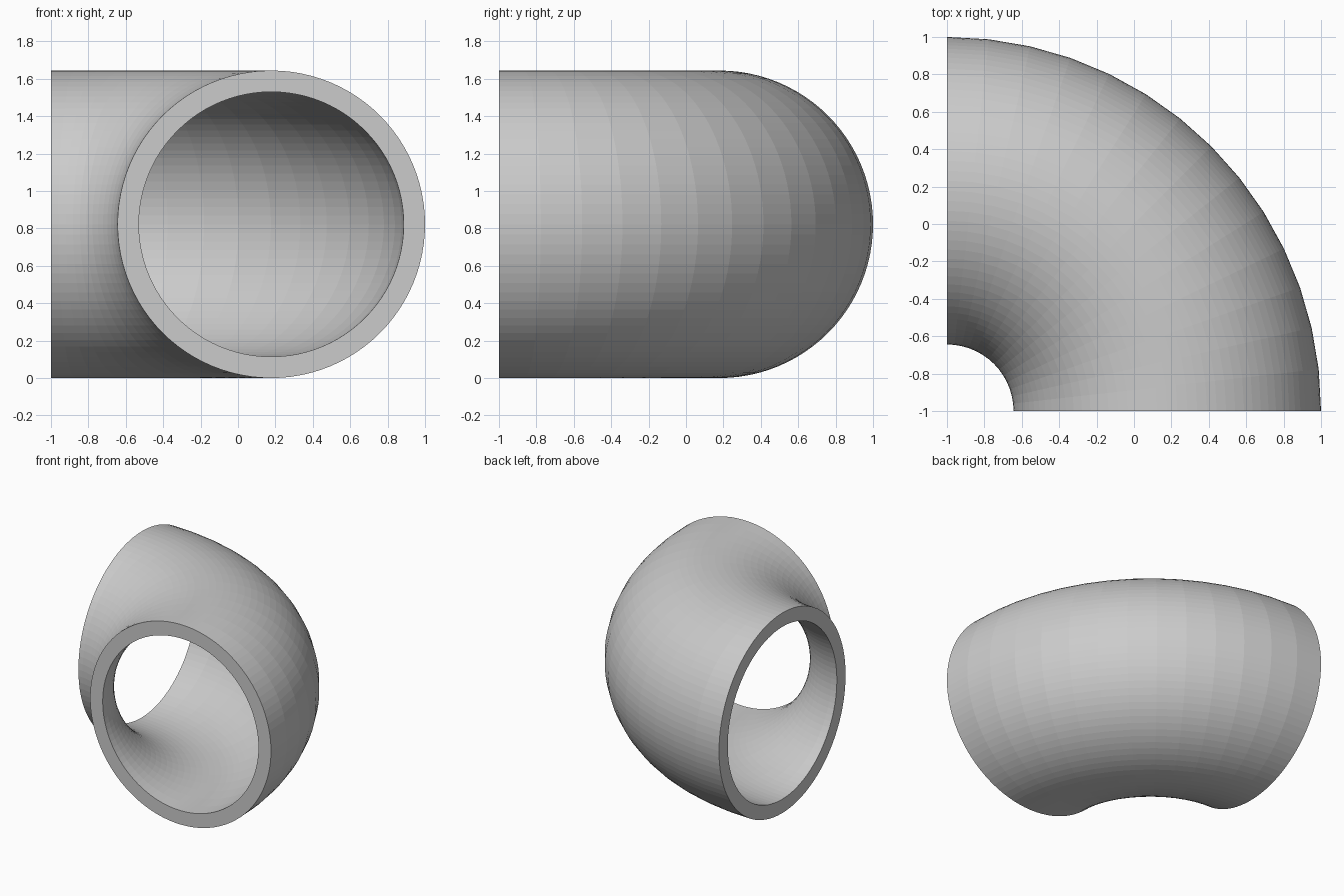
import bpy, bmesh
from math import pi, cos, sin

if "Cube" in bpy.data.objects:
    bpy.data.objects.remove(bpy.data.objects["Cube"])

BEND_R, OUTER_R, INNER_R = 1.178, 0.822, 0.708   # bend and tube radii
SIDES, STEPS = 96, 14                            # around the tube, along the bend

bm = bmesh.new()


def ring(angle, radius):
    """Circle of vertices across the tube at one angle of the bend."""
    verts = []
    for i in range(SIDES):
        a = 2 * pi * i / SIDES
        d = BEND_R + radius * cos(a)
        verts.append(bm.verts.new((-1 + d * cos(angle), -1 + d * sin(angle),
                                   OUTER_R + radius * sin(a))))
    return verts


def bridge(r1, r2):
    """Quads between two matching rings."""
    for i in range(SIDES):
        j = (i + 1) % SIDES
        bm.faces.new((r1[i], r1[j], r2[j], r2[i]))


# Outer and inner walls of the quarter bend
angles = [pi / 2 * k / STEPS for k in range(STEPS + 1)]
outer = [ring(a, OUTER_R) for a in angles]
inner = [ring(a, INNER_R) for a in angles]
for wall in (outer, inner):
    for r1, r2 in zip(wall, wall[1:]):
        bridge(r1, r2)

# Flat annular end faces
for k in (0, -1):
    bridge(outer[k], inner[k])

bmesh.ops.recalc_face_normals(bm, faces=bm.faces)
mesh = bpy.data.meshes.new("pipe_elbow")
bm.to_mesh(mesh)
bm.free()
elbow = bpy.data.objects.new("pipe_elbow", mesh)
bpy.context.collection.objects.link(elbow)
